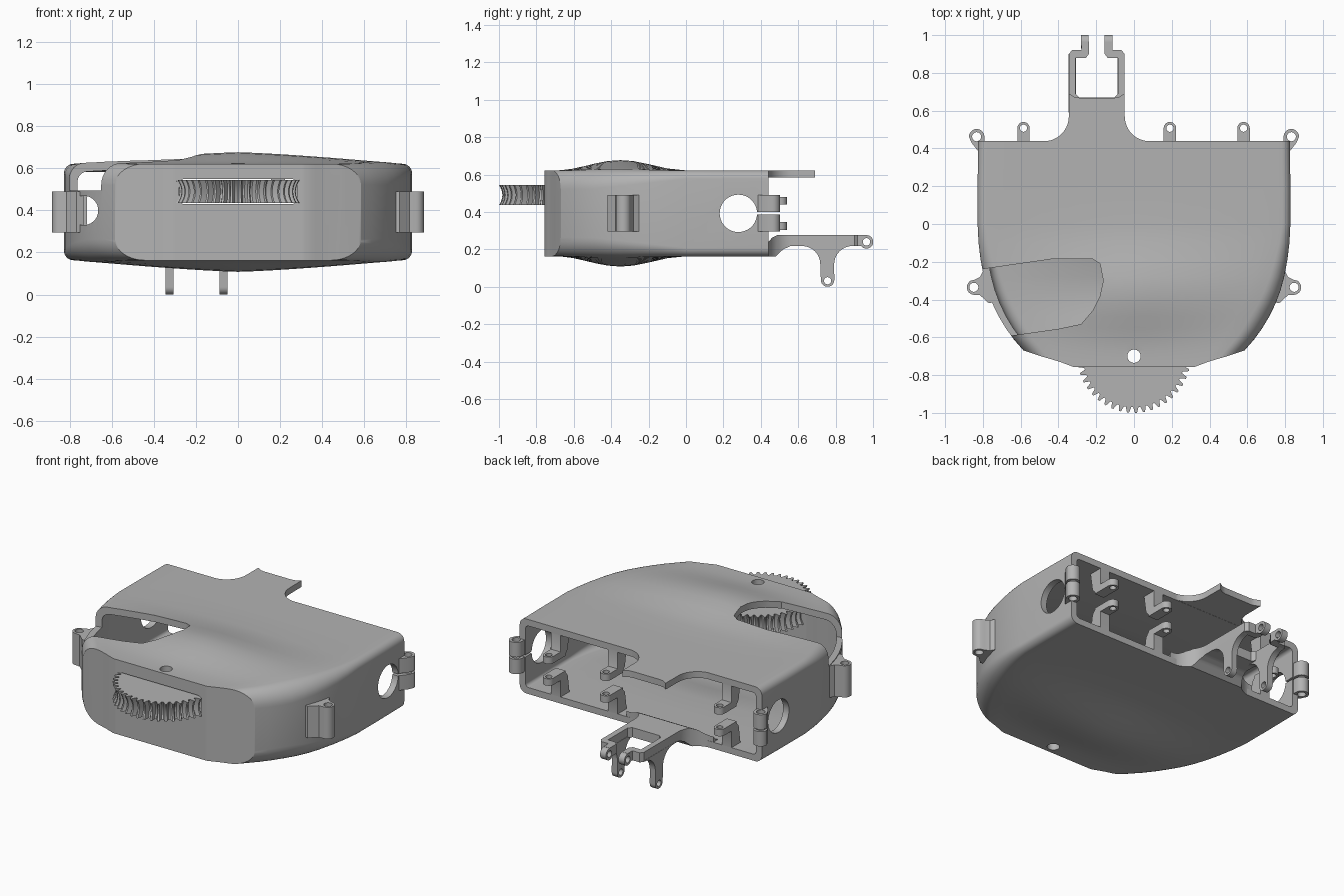
import bpy, bmesh
from math import sin, cos, pi, radians

old = bpy.data.objects.get("Cube")
if old:
    bpy.data.objects.remove(old, do_unlink=True)

grey = bpy.data.materials.new("warm_grey_plastic")
grey.use_nodes = True
GREY = (0.45, 0.45, 0.45, 1)
grey.diffuse_color = GREY
grey.node_tree.nodes["Principled BSDF"].inputs["Base Color"].default_value = GREY
ZMID = 0.3925


def finish(name, bm):
    bmesh.ops.recalc_face_normals(bm, faces=bm.faces)
    mesh = bpy.data.meshes.new(name)
    bm.to_mesh(mesh)
    bm.free()
    mesh.materials.append(grey)
    obj = bpy.data.objects.new(name, mesh)
    bpy.context.collection.objects.link(obj)
    return obj


def loft(name, rings):
    """Skin a list of equal-length closed rings and cap both ends."""
    bm = bmesh.new()
    rows = [[bm.verts.new(p) for p in ring] for ring in rings]
    n = len(rows[0])
    for a, b in zip(rows, rows[1:]):
        for i in range(n):
            bm.faces.new((a[i], a[(i + 1) % n], b[(i + 1) % n], b[i]))
    bm.faces.new(rows[0])
    bm.faces.new(rows[-1])
    return finish(name, bm)


def prism(name, pts, axis, lo, hi):
    """Extrude a 2D outline along an axis."""
    def place(p, h):
        return {"x": (h, *p), "y": (p[0], h, p[1]), "z": (*p, h)}[axis]
    return loft(name, [[place(p, h) for p in pts] for h in (lo, hi)])


def arc(cx, cy, r, a0, a1, n=10):
    angles = [radians(a0 + (a1 - a0) * i / n) for i in range(n + 1)]
    return [(cx + r * cos(a), cy + r * sin(a)) for a in angles]


def rect(x0, x1, y0, y1):
    return [(x0, y0), (x1, y0), (x1, y1), (x0, y1)]


def rod(cx, cy, r, axis, lo, hi):
    return prism("cutter", arc(cx, cy, r, 0, 350, 35), axis, lo, hi)


def boolean(obj, tool, op="DIFFERENCE"):
    """Apply a boolean and discard the tool."""
    mod = obj.modifiers.new("cut", "BOOLEAN")
    mod.operation, mod.solver, mod.object = op, "EXACT", tool
    graph = bpy.context.evaluated_depsgraph_get()
    mesh = bpy.data.meshes.new_from_object(obj.evaluated_get(graph))
    obj.modifiers.clear()
    obj.data = mesh
    bpy.data.objects.remove(tool, do_unlink=True)


# Hull: rounded sections lofted from the open back to the front
STATIONS = [(0.44, 0.825), (0.2, 0.828), (0, 0.828), (-0.1, 0.823), (-0.19, 0.812),
            (-0.28, 0.795), (-0.35, 0.776), (-0.42, 0.75), (-0.49, 0.716),
            (-0.55, 0.68), (-0.61, 0.637), (-0.67, 0.585), (-0.73, 0.53), (-0.8, 0.46)]


def section(y, w, inset):
    grow = min(1, max(0, -y / 0.5))
    r = 0.045 + 0.055 * grow - inset * 0.6
    w, top, low = w - inset, 0.622 - inset, 0.163 + inset
    swell = 0.055 * sin(pi * -y / 0.7) ** 2 if -0.7 < y < 0 else 0
    flat = [(w - r) * (1 - i / 8) for i in range(1, 16)]
    pts = arc(w - r, top - r, r, 0, 90, 8) + [(x, top) for x in flat]
    pts += arc(r - w, top - r, r, 90, 180, 8) + arc(r - w, low + r, r, 180, 270, 8)
    pts += [(-x, low) for x in flat] + arc(w - r, low + r, r, 270, 360, 8)
    ring = []
    for x, z in pts:
        lift = swell * max(0, 1 - (abs(x) / w) ** 1.3)
        ring.append((x, y, z + lift if z > ZMID else z - lift))
    return ring


def hull(name, inset):
    first = [(0.6, 0.825)] if inset else []
    obj = loft(name, [section(y, w, inset) for y, w in first + STATIONS])
    half = [(0.32, -0.757), (0.4, -0.727), (0.5, -0.698), (0.59, -0.668), (1, -0.65)]
    nose = [(-x, y) for x, y in reversed(half)] + half
    nose = [(x, y + inset) for x, y in nose] + [(1, -1.2), (-1, -1.2)]
    boolean(obj, prism("cutter", nose, "z", -0.5, 1.5))
    return obj


body = hull("body_shell", 0)
boolean(body, hull("cavity", 0.04))

# Openings: wheel slot, axle hole, top-corner window, side bores and clamp slits
slot = arc(0.255, 0.525, 0.025, 0, 90, 4) + arc(-0.255, 0.525, 0.025, 90, 180, 4)
slot += arc(-0.255, 0.455, 0.025, 180, 270, 4) + arc(0.255, 0.455, 0.025, 270, 360, 4)
boolean(body, prism("cutter", slot, "y", -1, -0.62))
boolean(body, rod(0, -0.7, 0.035, "z", -0.2, 1))
window = [(-1, -0.27), (-0.81, -0.24), (-0.43, -0.185), (-0.22, -0.185), (-0.18, -0.21),
          (-0.163, -0.3), (-0.18, -0.38), (-0.22, -0.46), (-0.28, -0.53), (-0.4, -0.555),
          (-0.66, -0.592), (-1, -0.64)]
boolean(body, prism("cutter", window, "z", 0.495, 1))
boolean(body, rod(-0.735, 0.4, 0.07, "y", -0.65, -0.4))
boolean(body, rod(0.28, ZMID, 0.1, "x", -1, 1))
boolean(body, prism("cutter", rect(0.36, 0.6, ZMID - 0.006, ZMID + 0.006), "x", -1, 1))

# Screw lugs on both sides
for side, label in ((1, "left"), (-1, "right")):
    ear = [(0.775, -0.25), (0.797, -0.245), (0.815, -0.28), (0.845, -0.295)]
    ear += arc(0.845, -0.335, 0.04, 60, -90, 12) + [(0.815, -0.377), (0.768, -0.42), (0.735, -0.41)]
    lug = prism(label + "_front_lug", [(side * x, y) for x, y in ear], "z", 0.295, 0.49)
    boolean(lug, rod(side * 0.848, -0.335, 0.024, "z", 0, 1))
    post = arc(0.833, 0.462, 0.041, 0, 180, 14) + [(0.792, 0.41), (0.825, 0.385), (0.86, 0.43)]
    for level, lo, hi in (("lower", 0.295, 0.386), ("upper", 0.399, 0.49)):
        lug = prism(f"{label}_{level}_clamp_lug", [(side * x, y) for x, y in post], "z", lo, hi)
        boolean(lug, rod(side * 0.833, 0.462, 0.024, "z", 0, 1))

# L-shaped mounting tabs inside the open back, mirrored floor to ceiling
for x in (-0.585, 0.19, 0.58):
    for flip, level in ((1, "lower"), (-1, "upper")):
        def lift(d):
            return ZMID - flip * d
        web = [(0.35, 0.21), (0.44, 0.21), (0.44, 0.085), (0.46, 0.05), (0.4, 0.046), (0.37, 0.08)]
        prism(level + "_tab_web", [(y, lift(d)) for y, d in web], "x", x - 0.033, x + 0.033)
        ends = sorted((lift(0.046), lift(0.088)))
        plan = arc(x, 0.507, 0.033, 0, 180, 12) + [(x - 0.033, 0.39), (x + 0.033, 0.39)]
        tab = prism(level + "_tab", plan, "z", *ends)
        boolean(tab, rod(x, 0.507, 0.019, "z", 0, 1))

# Flared tongue shared by the top plate and the lower bracket
MID = -0.197
right_flare = [(0.1, 0.40), (0.1, 0.438)] + arc(0.083, 0.57, 0.132, 270, 180, 10)
right_flare += [(-0.05, 0.69)]
left_flare = [(2 * MID - x, y) for x, y in reversed(right_flare)]
scallop = [(-0.315, 0.672), (-0.29, 0.668), (-0.104, 0.668), (-0.08, 0.672)]
prism("top_tongue", right_flare + scallop[::-1] + left_flare, "z", 0.583, 0.622)

# Lower bracket: ramp profile trimmed to the forked plan
ramp = [(0.39, 0.163), (0.48, 0.163), (0.52, 0.2), (0.56, 0.218), (0.965, 0.218),
        (0.965, 0.277), (0.49, 0.277), (0.46, 0.262), (0.42, 0.215), (0.39, 0.203)]
bracket = prism("lower_bracket", ramp, "x", -0.6, 0.2)
prong = right_flare[:-1] + [(-0.05, 0.9), (-0.065, 0.92), (-0.115, 0.92), (-0.115, 1),
                            (-0.155, 1), (-0.155, 0.9), (-0.14, 0.88), (-0.085, 0.88),
                            (-0.085, 0.69), (-0.105, 0.67)]
fork = prong + [(2 * MID - x, y) for x, y in reversed(prong)]
boolean(bracket, prism("cutter", fork, "z", 0, 1), "INTERSECT")
for x in (-0.26, -0.135):
    boolean(bracket, rod(0.965, 0.24, 0.036, "x", x - 0.02, x + 0.02), "UNION")
boolean(bracket, rod(0.965, 0.24, 0.02, "x", -0.6, 0.2))

# Downward legs with pivot eyes
leg = [(0.59, 0.225)] + arc(0.62, 0.12, 0.098, 90, 0, 8) + arc(0.757, 0.036, 0.036, 180, 360, 14)
leg += arc(0.89, 0.12, 0.098, 180, 90, 8) + [(0.9, 0.225)]
for x, label in ((-0.327, "right_leg"), (-0.068, "left_leg")):
    part = prism(label, leg, "x", x - 0.019, x + 0.019)
    boolean(part, rod(0.757, 0.032, 0.019, "x", -1, 1))

# Thumb wheel with a throated, toothed rim
TEETH = 44
rings = []
for k in range(9):
    t = k / 4 - 1
    ring = []
    for i in range(TEETH * 4):
        r = (0.3 if i % 4 < 2 else 0.27) - 0.018 * (1 - t * t)
        a = 2 * pi * (i + 0.5) / (TEETH * 4)
        ring.append((r * cos(a), -0.7 + r * sin(a), 0.49 + 0.054 * t))
    rings.append(ring)
wheel = loft("thumb_wheel", rings)
boolean(wheel, rod(0, -0.7, 0.035, "z", 0, 1))

# Smooth shading with crisp edges
bpy.ops.object.select_all(action="DESELECT")
for obj in bpy.context.scene.objects:
    if obj.type == "MESH" and grey.name in obj.data.materials:
        obj.select_set(True)
        bpy.context.view_layer.objects.active = obj
bpy.ops.object.shade_smooth_by_angle(angle=radians(30))
